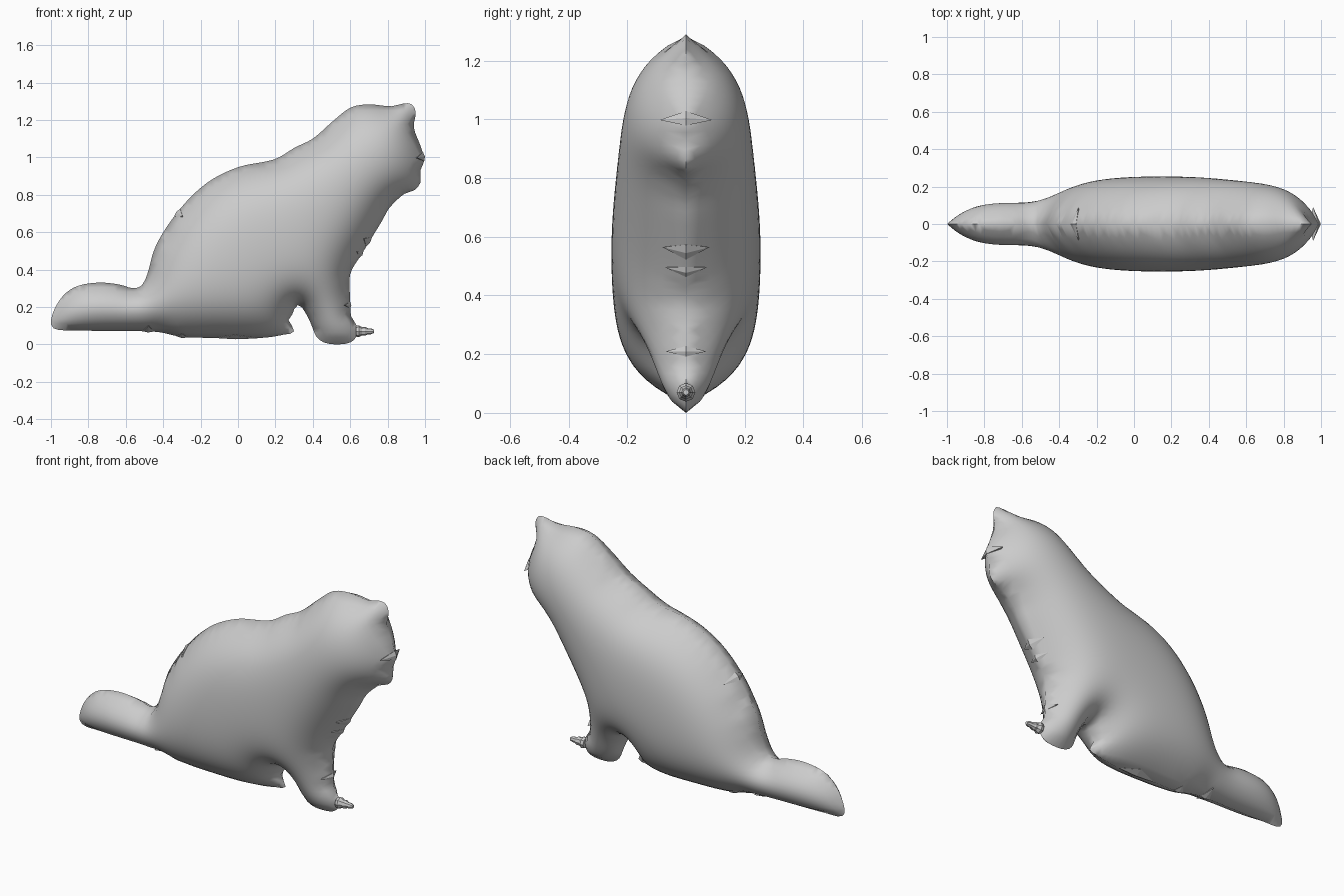
import bpy, bmesh, math
from mathutils import Vector
from mathutils.geometry import delaunay_2d_cdt

cube = bpy.data.objects.get("Cube")
if cube:
    bpy.data.objects.remove(cube, do_unlink=True)

SPACING = 0.028      # distance between surface points
HALF_WIDTH = 0.254   # widest half thickness of the body
STIFFNESS = 81       # how soon the swelling levels off inside the rim

fur = bpy.data.materials.new("plain grey")
fur.use_nodes = True
fur.diffuse_color = (0.6, 0.6, 0.6, 1)
fur.node_tree.nodes["Principled BSDF"].inputs["Base Color"].default_value = fur.diffuse_color

# Side profile: tail, belly, front leg, chest, head, back
PROFILE = [
    (-1, .13), (-.985, .085), (-.89, .075), (-.51, .07), (-.42, .065), (-.3, .04),
    (-.13, .035), (.13, .035), (.25, .053), (.3, .07), (.27, .13), (.29, .16),
    (.32, .21), (.36, .17), (.39, .11), (.42, .04), (.46, .01), (.52, 0), (.6, .01),
    (.635, .045), (.635, .1), (.605, .15), (.6, .24), (.6, .375), (.66, .48),
    (.715, .57), (.77, .66), (.81, .73), (.89, .805), (.945, .825), (.975, .865),
    (.975, .93), (.995, .98), (.98, 1.05), (.94, 1.16), (.95, 1.24), (.93, 1.283),
    (.885, 1.288), (.82, 1.273), (.7, 1.283), (.605, 1.267), (.515, 1.2), (.4, 1.1),
    (.3, 1.05), (.22, 1), (.16, .98), (.01, .95), (-.125, .89), (-.23, .81),
    (-.325, .705), (-.405, .59), (-.45, .5), (-.485, .375), (-.515, .315),
    (-.56, .3), (-.635, .32), (-.75, .33), (-.875, .305), (-.955, .235)]


def resample(points):
    """Closed smooth curve through the points, at even steps."""
    pts = [Vector(p) for p in points]
    out = []
    for i in range(len(pts)):
        a, b, c, d = (pts[(i + k - 1) % len(pts)] for k in range(4))
        steps = max(1, round((c - b).length / SPACING))
        for s in range(steps):
            t = s / steps
            tan_b = (c - a).normalized() * (c - b).length
            tan_c = (d - b).normalized() * (c - b).length
            out.append(b * (1 + 2 * t) * (1 - t) ** 2 + tan_b * t * (1 - t) ** 2
                       + c * t * t * (3 - 2 * t) + tan_c * t * t * (t - 1))
    return out


def inside(p, loop):
    """True if p is within the loop and clear of its edge."""
    hit = False
    for a, b in zip(loop, loop[1:] + loop[:1]):
        if (a - p).length < SPACING * 0.65:
            return False
        if (a.y > p.y) != (b.y > p.y) and p.x < a.x + (b.x - a.x) * (p.y - a.y) / (b.y - a.y):
            hit = not hit
    return hit


def add_object(name, bm, angle):
    bmesh.ops.recalc_face_normals(bm, faces=bm.faces)
    mesh = bpy.data.meshes.new(name)
    bm.to_mesh(mesh)
    bm.free()
    mesh.materials.append(fur)
    obj = bpy.data.objects.new(name, mesh)
    bpy.context.collection.objects.link(obj)
    bpy.ops.object.select_all(action='DESELECT')
    obj.select_set(True)
    bpy.context.view_layer.objects.active = obj
    bpy.ops.object.shade_smooth_by_angle(angle=math.radians(angle))


# Fill the profile with an even triangle mesh
loop = resample(PROFILE)
rim = len(loop)
points = list(loop)
row = 0
z = SPACING / 2
while z < 1.3:
    x = -1 + SPACING / 2 * (row % 2)
    while x < 1:
        p = Vector((x, z))
        if inside(p, loop):
            points.append(p)
        x += SPACING
    z += SPACING * 0.866
    row += 1
edges = [(i, (i + 1) % rim) for i in range(rim)]
verts, _, tris, *_ = delaunay_2d_cdt(points, edges, [], 1, 1e-6)

# Inflate: relax a stiff pressure membrane held at the rim
near = [set() for _ in verts]
for tri in tris:
    for i in tri:
        near[i].update(j for j in tri if j != i)
links = []
for i in range(rim, len(verts)):
    w = [(j, 1 / (verts[i] - verts[j]).length_squared) for j in near[i]]
    if w:
        load = len(w) / 4
        links.append((i, w, sum(k for _, k in w) + STIFFNESS * load, load))
depth = [0.0] * len(verts)
for _ in range(300):
    for i, w, total, load in links:
        new = (sum(depth[j] * k for j, k in w) + load) / total
        depth[i] += 1.4 * (new - depth[i])
peak = max(depth)
depth = [d / peak * HALF_WIDTH for d in depth]

# Body: both sides joined along the rim
bm = bmesh.new()
right = [bm.verts.new((v.x, -d, v.y)) for v, d in zip(verts, depth)]
left = [r if d == 0 else bm.verts.new((v.x, d, v.y)) for r, v, d in zip(right, verts, depth)]
for tri in tris:
    for side in (right, left):
        corners = [side[i] for i in tri]
        if not bm.faces.get(corners):
            bm.faces.new(corners)
bmesh.ops.delete(bm, geom=[v for v in bm.verts if not v.link_faces], context='VERTS')
add_object("body", bm, 75)


def fold(name, at, size, wide):
    """Small pointed crease lying across the rim."""
    i = min(range(rim), key=lambda k: (loop[k] - Vector(at)).length)
    t = (loop[(i + 1) % rim] - loop[i - 1]).normalized()
    along = Vector((t.x, 0, t.y))
    out = Vector((t.y, 0, -t.x))
    p = Vector((loop[i].x, 0, loop[i].y))
    across = Vector((0, wide, 0))
    bm = bmesh.new()
    for v in (p + out * 0.006, p - out * 0.06, p + along * size, p - along * size,
              p + across - out * wide * 0.4, p - across - out * wide * 0.4):
        bm.verts.new(v)
    bmesh.ops.convex_hull(bm, input=bm.verts)
    add_object(name, bm, 1)


fold("nose", (.99, 1), .025, .09)
fold("back_crease", (-.32, .71), .025, .09)
fold("upper_chest_crease", (.7, .55), .03, .08)
fold("lower_chest_crease", (.65, .47), .02, .07)
fold("leg_crease", (.6, .22), .018, .07)
fold("tail_crease", (-.48, .07), .03, .07)
fold("rear_belly_crease", (-.31, .05), .03, .04)
fold("belly_crease", (0, .035), .12, .04)

# Claw: ridged cone at the tip of the paw
bm = bmesh.new()
rings = []
for i in range(7):
    radius = (0.036 - 0.004 * i) * (1 if i % 2 else 0.8)
    rings.append([bm.verts.new((0.63 + i * 0.016, radius * math.cos(k * math.pi / 4),
                                0.07 + radius * math.sin(k * math.pi / 4))) for k in range(8)])
for a, b in zip(rings, rings[1:]):
    for k in range(8):
        bm.faces.new((a[k], a[k - 1], b[k - 1], b[k]))
bm.faces.new(rings[0])
bm.faces.new(rings[-1])
add_object("claw", bm, 30)
